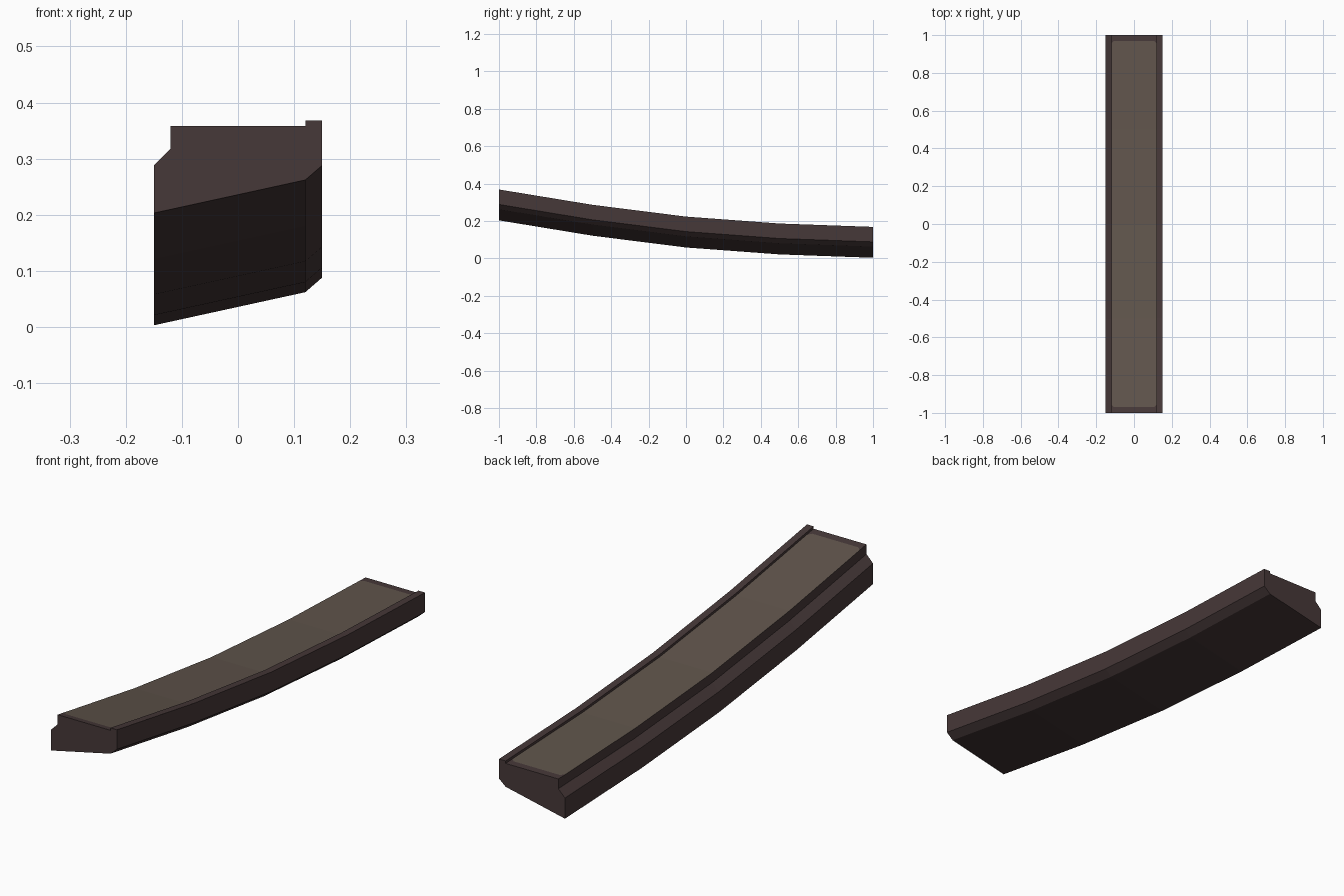
import bpy, bmesh
from mathutils import Vector

if "Cube" in bpy.data.objects:
    bpy.data.objects.remove(bpy.data.objects["Cube"])

def material(name, rgb):
    m = bpy.data.materials.new(name)
    m.diffuse_color = (*rgb, 1)
    m.use_nodes = True
    m.node_tree.nodes["Principled BSDF"].inputs["Base Color"].default_value = m.diffuse_color
    return m

# Cross-section (x, z) of the rail, and its rise at each station along y
profile = [(-0.15, 0.003), (0.12, 0.062), (0.15, 0.088), (0.15, 0.168),
           (0.12, 0.168), (0.12, 0.158), (-0.12, 0.158), (-0.12, 0.118),
           (-0.15, 0.088)]
stations = [(-1, 0.2), (-0.5, 0.118), (0, 0.055), (0.5, 0.018), (1, 0)]

# Sweep the section along the sagging curve, marking the top strip
bm = bmesh.new()
tag = bm.faces.layers.int.new("top")
rings = [[bm.verts.new((x, y, z + rise)) for x, z in profile] for y, rise in stations]
n = len(profile)
top_strip = 5
for a, b in zip(rings, rings[1:]):
    for i in range(n):
        j = (i + 1) % n
        f = bm.faces.new((a[i], a[j], b[j], b[i]))
        f[tag] = int(i == top_strip)
bm.faces.new(rings[0])
bm.faces.new(rings[-1])

# Cut the inlaid panel outline, with clipped corners, into the top strip
def cut(co, no):
    faces = [f for f in bm.faces if f[tag]]
    geom = set(faces)
    for f in faces:
        geom.update(f.edges)
        geom.update(f.verts)
    bmesh.ops.bisect_plane(bm, geom=list(geom), dist=1e-5,
                           plane_co=Vector(co), plane_no=Vector(no))

for s in (-1, 1):
    cut((0, s * 0.97, 0), (0, 1, 0))
    for t in (-1, 1):
        cut((t * 0.12, s * 0.955, 0), (t, s, 0))

bmesh.ops.recalc_face_normals(bm, faces=bm.faces[:])

# Colour the panel faces inside the outline
for f in bm.faces:
    c = f.calc_center_median()
    inside = abs(c.y) < 0.97 and abs(c.x) + abs(c.y) < 1.075
    f.material_index = 1 if f[tag] and inside else 0

mesh = bpy.data.meshes.new("curved_rail")
bm.to_mesh(mesh)
bm.free()
mesh.materials.append(material("dark brown", (0.062, 0.040, 0.040)))
mesh.materials.append(material("worn tan panel", (0.118, 0.091, 0.072)))
bpy.context.collection.objects.link(bpy.data.objects.new("curved_rail", mesh))
